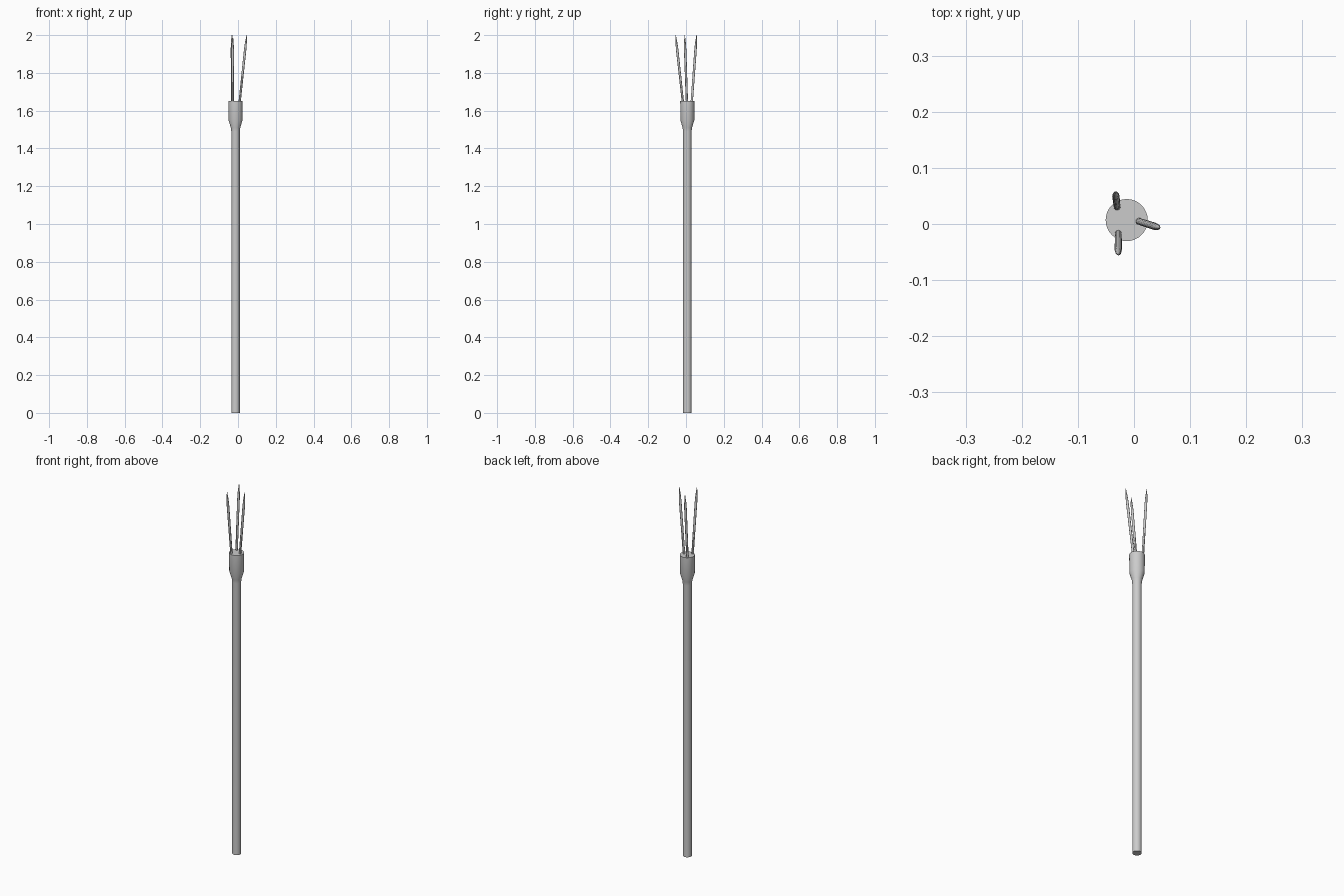
import bpy, bmesh, math
from mathutils import Vector

if "Cube" in bpy.data.objects:
    bpy.data.objects.remove(bpy.data.objects["Cube"])


def lathe(name, start, end, profile, sides):
    """Closed solid of revolution; profile = (radius, distance along the axis)."""
    start, end = Vector(start), Vector(end)
    turn = (end - start).to_track_quat('Z', 'Y')
    bm = bmesh.new()
    rings = []
    for r, d in profile:
        rings.append([bm.verts.new(start + turn @ Vector((
            r * math.cos(2 * math.pi * i / sides),
            r * math.sin(2 * math.pi * i / sides), d))) for i in range(sides)])
    for a, b in zip(rings, rings[1:]):
        for i in range(sides):
            j = (i + 1) % sides
            bm.faces.new((a[i], a[j], b[j], b[i]))
    bm.faces.new(rings[0][::-1])
    bm.faces.new(rings[-1])
    mesh = bpy.data.meshes.new(name)
    bm.to_mesh(mesh)
    bm.free()
    obj = bpy.data.objects.new(name, mesh)
    bpy.context.collection.objects.link(obj)
    bpy.ops.object.select_all(action='DESELECT')
    obj.select_set(True)
    bpy.context.view_layer.objects.active = obj
    bpy.ops.object.shade_smooth_by_angle(angle=math.radians(30))
    return obj


CX, CY = -0.013, 0.007

# Long pole with the flared socket at its top
lathe("pole_and_socket", (CX, CY, 0), (CX, CY, 1.65),
      [(0.0225, 0), (0.0225, 1.49), (0.025, 1.51), (0.037, 1.55), (0.0375, 1.65)], 32)

# Three splayed prongs with pointed tips: (base x, y), (tip x, y)
prongs = [((0.008, 0.005), (0.046, -0.007)),
          ((-0.030, 0.030), (-0.033, 0.056)),
          ((-0.028, -0.016), (-0.028, -0.055))]
for n, (base, tip) in enumerate(prongs, 1):
    a, b = Vector((*base, 1.64)), Vector((*tip, 2.0))
    length = (b - a).length
    lathe(f"prong_{n}", a, b,
          [(0.006, 0), (0.0065, length - 0.08), (0.005, length - 0.04), (0.001, length)], 12)
